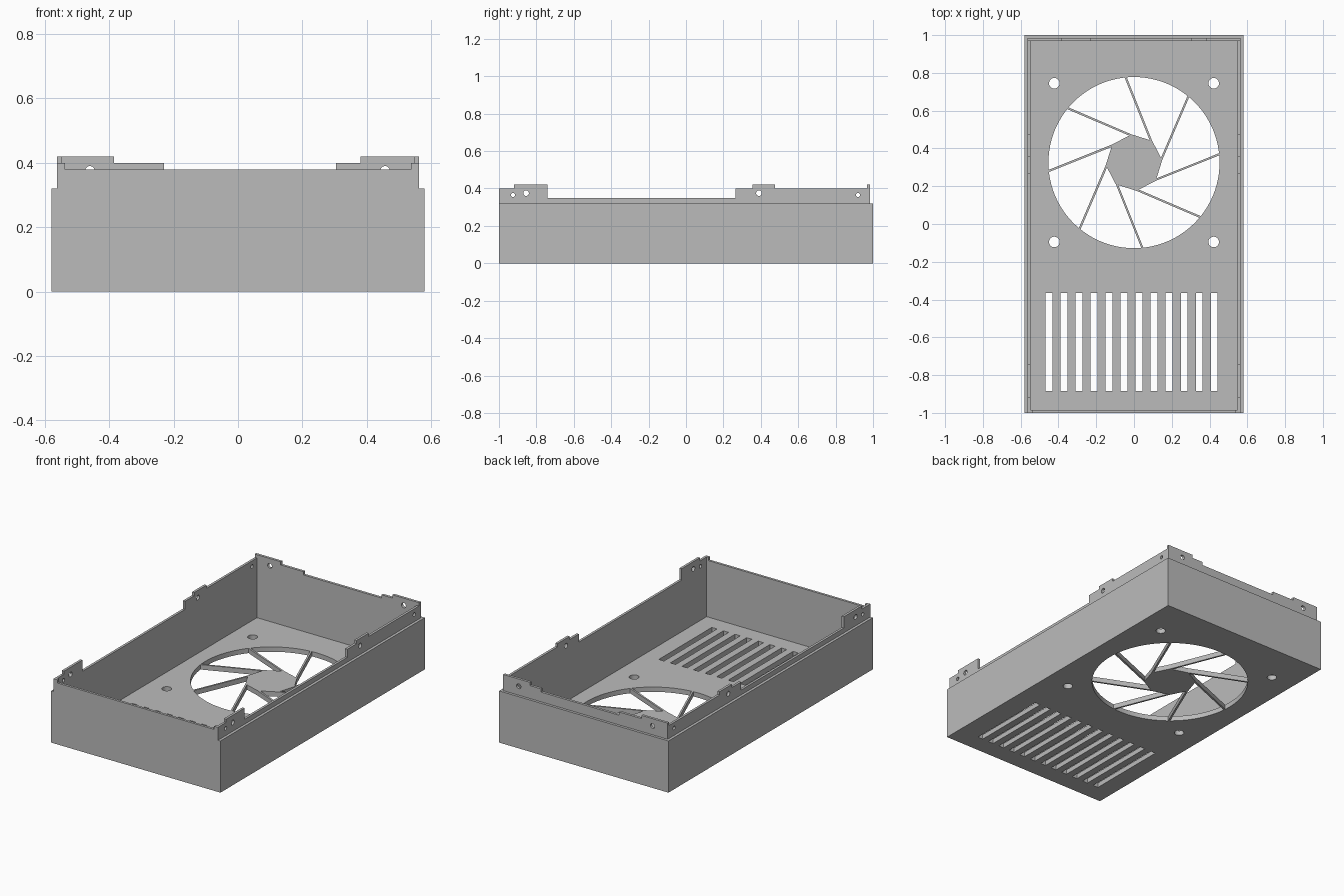
import bpy
import bmesh
from math import cos, sin, radians, tau
from mathutils import Matrix, Vector

if "Cube" in bpy.data.objects:
    bpy.data.objects.remove(bpy.data.objects["Cube"])

grey = bpy.data.materials.new("plain grey")
grey.use_nodes = True
colour = (0.5, 0.5, 0.5, 1)
grey.diffuse_color = colour
grey.node_tree.nodes["Principled BSDF"].inputs["Base Color"].default_value = colour

# Main dimensions
W, L, H = 0.58, 1.0, 0.32      # half width, half length, shell height
LIP, IN = 0.563, 0.548         # outer and inner face of the side lips
BACK_OUT, BACK_IN = 0.984, 0.968
FRONT_IN = -0.985
FLOOR = 0.03
FAN_Y, FAN_R, HUB_R = 0.325, 0.453, 0.15


def rect(x0, x1, y0, y1):
    return [(x0, y0), (x1, y0), (x1, y1), (x0, y1)]


def circle(x, y, r, sides=32, start=0.0):
    return [(x + r * cos(start + tau * i / sides),
             y + r * sin(start + tau * i / sides)) for i in range(sides)]


def plate(name, loops, low, high, axis="z"):
    """Flat plate with holes, spanning low to high along the given axis."""
    curve = bpy.data.curves.new(name, "CURVE")
    curve.dimensions = "2D"
    curve.fill_mode = "BOTH"
    curve.extrude = (high - low) / 2
    for loop in loops:
        spline = curve.splines.new("POLY")
        spline.points.add(len(loop) - 1)
        for point, (u, v) in zip(spline.points, loop):
            point.co = (u, v, 0, 1)
        spline.use_cyclic_u = True
    source = bpy.data.objects.new(name + "_outline", curve)
    bpy.context.collection.objects.link(source)
    deps = bpy.context.evaluated_depsgraph_get()
    mesh = bpy.data.meshes.new_from_object(source.evaluated_get(deps))
    bpy.data.objects.remove(source)

    # Turn the flat outline into the wanted plane
    axes = {"x": ("yzx"), "y": ("xzy"), "z": ("xyz")}[axis]
    turn = Matrix.Identity(3)
    for column, letter in enumerate(axes):
        turn.col[column] = [float(letter == c) for c in "xyz"]
    shift = Vector([(low + high) / 2 if c == axis else 0 for c in "xyz"])
    bm = bmesh.new()
    bm.from_mesh(mesh)
    bmesh.ops.transform(bm, matrix=Matrix.Translation(shift) @ turn.to_4x4(), verts=bm.verts)
    bmesh.ops.remove_doubles(bm, verts=bm.verts, dist=1e-5)
    bmesh.ops.dissolve_limit(bm, angle_limit=radians(0.5), verts=bm.verts, edges=bm.edges)
    bmesh.ops.recalc_face_normals(bm, faces=bm.faces)
    bm.to_mesh(mesh)
    bm.free()
    mesh.materials.clear()
    mesh.materials.append(grey)
    ob = bpy.data.objects.new(name, mesh)
    bpy.context.collection.objects.link(ob)
    bpy.ops.object.select_all(action="DESELECT")
    ob.select_set(True)
    bpy.context.view_layer.objects.active = ob
    bpy.ops.object.shade_smooth_by_angle(angle=radians(25))
    return ob


# Floor with fan opening, four screw holes and a row of vent slots
floor = [rect(-IN, IN, FRONT_IN, BACK_IN), circle(0, FAN_Y, FAN_R, 96)]
for sx in (-1, 1):
    for sy in (-1, 1):
        floor.append(circle(0.422 * sx, FAN_Y + 0.42 * sy, 0.028))
for i in range(12):
    x = -0.45 + 0.0795 * i
    floor.append(rect(x - 0.018, x + 0.018, -0.885, -0.365))
plate("floor", floor, 0, FLOOR)

# Fan guard: octagonal hub and eight swept spokes
start = radians(5)
plate("guard_hub", [circle(0, FAN_Y, HUB_R, 8, start)], 0, FLOOR)
centre = Vector((0, FAN_Y))
for i in range(8):
    a = start + tau * i / 8
    inner = centre + HUB_R * Vector((cos(a), sin(a)))
    outer = centre + (FAN_R + 0.004) * Vector((cos(a + tau / 8), sin(a + tau / 8)))
    along = (outer - inner).normalized()
    side = Vector((-along.y, along.x)) * 0.011
    inner -= along * 0.01
    plate(f"guard_spoke_{i + 1}", [[inner, outer, outer + side, inner + side]], 0, FLOOR)

# Outer shell around the sides and back
plate("outer_shell", [[(-W, FRONT_IN), (-LIP, FRONT_IN), (-LIP, BACK_OUT), (LIP, BACK_OUT),
                       (LIP, FRONT_IN), (W, FRONT_IN), (W, L), (-W, L)]], 0, H)

# Front wall, flush with the outside and raised at its corners
half = [(W, 0), (W, H), (LIP, H), (LIP, 0.40), (0.537, 0.40), (0.537, 0.38)]
plate("front_wall", [half + [(-x, z) for x, z in reversed(half)]], -L, FRONT_IN, "y")

# Side lips with stepped tabs and screw holes
side_profile = [(FRONT_IN, 0), (BACK_IN, 0), (BACK_IN, 0.40), (0.475, 0.40), (0.475, 0.42),
                (0.355, 0.42), (0.355, 0.40), (0.265, 0.40), (0.265, 0.35), (-0.74, 0.35),
                (-0.74, 0.42), (-0.92, 0.42), (-0.92, 0.40), (FRONT_IN, 0.40)]
side_holes = [circle(-0.925, 0.365, 0.011, 24), circle(-0.855, 0.375, 0.015, 24),
              circle(0.39, 0.375, 0.015, 24), circle(0.92, 0.365, 0.011, 24)]
plate("left_lip", [side_profile] + side_holes, IN, LIP, "x")
plate("right_lip", [side_profile] + side_holes, -LIP, -IN, "x")

# Back lip with a wide tab and a narrow tab
back_profile = [(-LIP, 0), (LIP, 0), (LIP, 0.42), (0.38, 0.42), (0.38, 0.40), (0.305, 0.40),
                (0.305, 0.38), (-0.23, 0.38), (-0.23, 0.40), (-0.385, 0.40),
                (-0.385, 0.42), (-LIP, 0.42)]
back_holes = [circle(x, 0.375, 0.015, 24) for x in (-0.46, 0.457)]
plate("back_lip", [back_profile] + back_holes, BACK_IN, BACK_OUT, "y")
